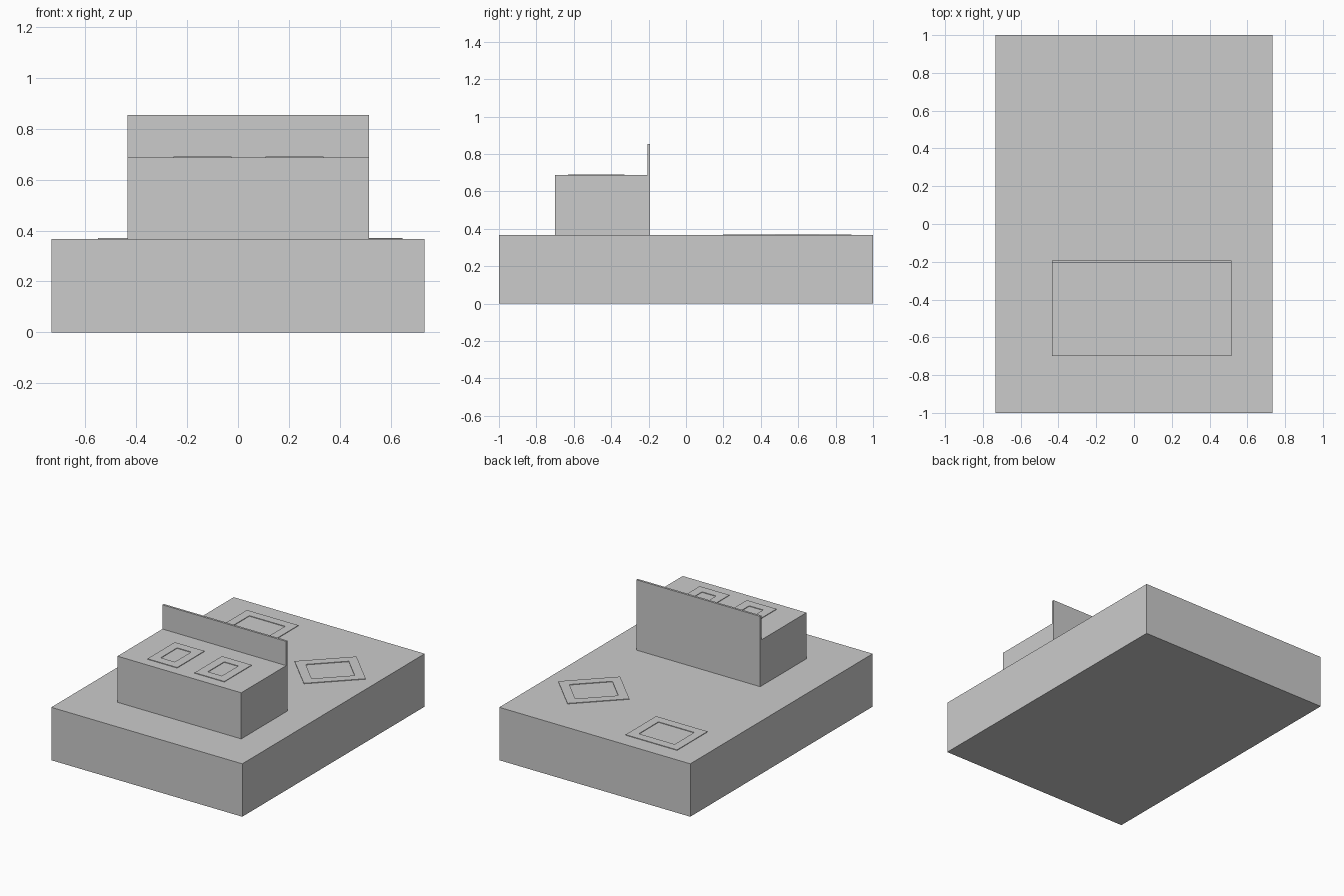
import bpy, bmesh
from math import radians

if "Cube" in bpy.data.objects:
    bpy.data.objects.remove(bpy.data.objects["Cube"])


def finish(name, bm, location=(0, 0, 0), angle=0):
    bmesh.ops.recalc_face_normals(bm, faces=bm.faces)
    mesh = bpy.data.meshes.new(name)
    bm.to_mesh(mesh)
    bm.free()
    obj = bpy.data.objects.new(name, mesh)
    obj.location = location
    obj.rotation_euler.z = radians(angle)
    bpy.context.collection.objects.link(obj)
    return obj


def prism(name, points, x0, x1):
    """Extrude a (y, z) profile along x."""
    bm = bmesh.new()
    face = bm.faces.new([bm.verts.new((x0, y, z)) for y, z in points])
    ext = bmesh.ops.extrude_face_region(bm, geom=[face])
    verts = [v for v in ext["geom"] if isinstance(v, bmesh.types.BMVert)]
    bmesh.ops.translate(bm, verts=verts, vec=(x1 - x0, 0, 0))
    return finish(name, bm)


def frame(name, center, size, z, angle=0, border=0.06, height=0.004):
    """Low rectangular ring lying on a flat top."""
    bm = bmesh.new()
    hx, hy = size[0] / 2, size[1] / 2
    corners = [(-1, -1), (1, -1), (1, 1), (-1, 1)]
    rings = []
    for inset, h in ((0, 0), (0, height), (border, height), (border, 0)):
        rings.append([bm.verts.new((sx * (hx - inset), sy * (hy - inset), h))
                      for sx, sy in corners])
    for r in range(4):
        a, b = rings[r], rings[(r + 1) % 4]
        for i in range(4):
            j = (i + 1) % 4
            bm.faces.new((a[i], a[j], b[j], b[i]))
    return finish(name, bm, (*center, z), angle)


BASE_TOP, BLOCK_TOP, WALL_TOP = 0.367, 0.687, 0.855

# Broad base slab
prism("base_slab", [(-1, 0), (1, 0), (1, BASE_TOP), (-1, BASE_TOP)], -0.733, 0.733)

# Raised block with a thin upright wall along its back edge
prism("raised_block",
      [(-0.70, BASE_TOP), (-0.192, BASE_TOP), (-0.192, WALL_TOP),
       (-0.207, WALL_TOP), (-0.207, BLOCK_TOP), (-0.70, BLOCK_TOP)],
      -0.435, 0.515)

# Low frames on the block
for side, x in (("left", -0.14), ("right", 0.222)):
    frame("block_frame_" + side, (x, -0.48), (0.228, 0.30), BLOCK_TOP)

# Low frames on the base, one of them turned
frame("base_frame_straight", (-0.353, 0.717), (0.395, 0.335), BASE_TOP)
frame("base_frame_turned", (0.389, 0.455), (0.395, 0.335), BASE_TOP, angle=45)
